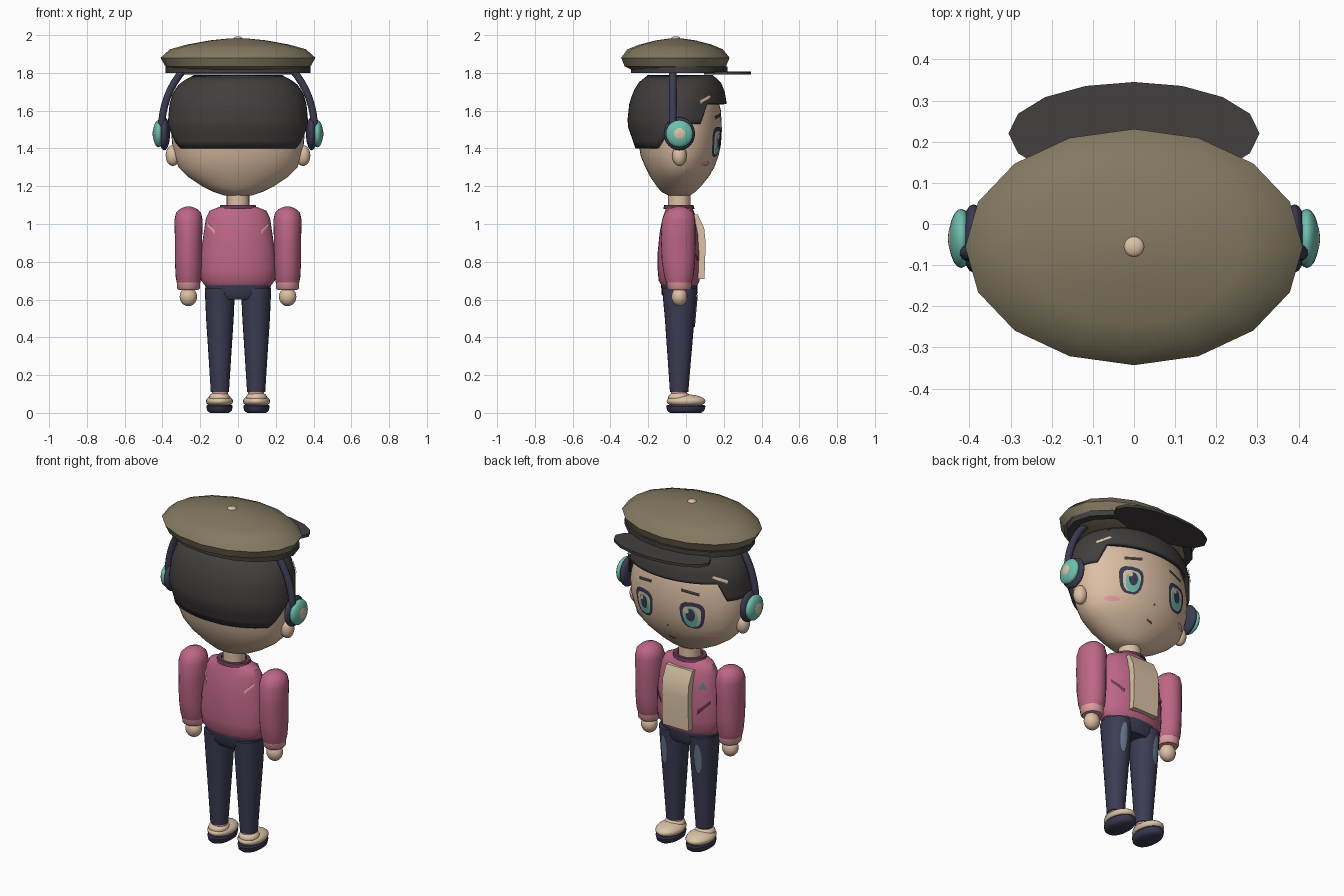
import bpy, math
from math import sin, cos, pi, sqrt

cube = bpy.data.objects.get("Cube")
if cube:
    bpy.data.objects.remove(cube, do_unlink=True)


def material(name, hexcode):
    rgb = [int(hexcode[i:i + 2], 16) / 255 for i in (0, 2, 4)]
    col = [((c + .055) / 1.055) ** 2.4 for c in rgb] + [1]
    m = bpy.data.materials.new(name)
    m.use_nodes = True
    m.diffuse_color = col
    m.node_tree.nodes["Principled BSDF"].inputs["Base Color"].default_value = col
    return m


SKIN = material("skin", "DDBFA4")
CREAM = material("cream", "DCC4A8")
OLIVE = material("olive", "837961")
DARK = material("charcoal", "433E3E")
NAVY = material("navy", "3C3C54")
TEAL = material("teal", "6FBFAE")
PINK = material("rose", "BC6685")
BLUSH = material("pale_pink", "DE9BA0")
SLATE = material("slate_blue", "68788A")
PLUM = material("plum", "6A3A52")


def finish(ob, name, mat, angle=40):
    ob.name = name
    ob.data.materials.append(mat)
    bpy.ops.object.select_all(action="DESELECT")
    ob.select_set(True)
    bpy.context.view_layer.objects.active = ob
    bpy.ops.object.shade_smooth_by_angle(angle=math.radians(angle))
    return ob


def mesh(name, verts, faces, mat, angle=40):
    me = bpy.data.meshes.new(name)
    me.from_pydata(verts, [], faces)
    ob = bpy.data.objects.new(name, me)
    bpy.context.collection.objects.link(ob)
    return finish(ob, name, mat, angle)


def section(rows, z):
    """Half width, back and front of a profile at height z."""
    z = min(max(z, rows[0][0]), rows[-1][0])
    for a, b in zip(rows, rows[1:]):
        if z <= b[0]:
            t = (z - a[0]) / (b[0] - a[0])
            return [p + (q - p) * t for p, q in zip(a[1:], b[1:])]


def ring_point(row, a, cx):
    z, rx, back, front = row
    return (cx + rx * cos(a), (back + front) / 2 + (front - back) / 2 * sin(a), z)


def skin_rings(name, rings, mat, caps=True, angle=40):
    n, count = len(rings[0]), len(rings)
    faces = [(r * n + i, r * n + (i + 1) % n, (r + 1) * n + (i + 1) % n, (r + 1) * n + i)
             for r in range(count - 1) for i in range(n)]
    if caps:
        faces += [tuple(reversed(range(n))), tuple(range((count - 1) * n, count * n))]
    return mesh(name, [p for ring in rings for p in ring], faces, mat, angle)


def loft(name, rows, mat, cx=0, n=24, caps=True, angle=40):
    rings = [[ring_point(r, 2 * pi * i / n, cx) for i in range(n)] for r in rows]
    return skin_rings(name, rings, mat, caps, angle)


def ball(name, loc, size, mat):
    bpy.ops.mesh.primitive_uv_sphere_add(segments=20, ring_count=12, location=loc)
    ob = bpy.context.object
    ob.scale = size
    return finish(ob, name, mat)


def patch(name, rows, x, z, shape, mat, lift=.005, side=1, cx=0):
    """Thin painted plate that follows the front or back of a lofted body."""
    verts, steps, n = [], 4, len(shape)
    for k in range(steps + 1):
        for u, w in shape if k else [(0, 0)]:
            px, pz = x + u * k / steps, z + w * k / steps
            rx, back, front = section(rows, pz)
            depth = sqrt(max(0, 1 - ((px - cx) / rx) ** 2))
            verts.append((px, (back + front) / 2 + side * ((front - back) / 2 * depth + lift), pz))
    faces = [(0, 1 + i, 1 + (i + 1) % n) for i in range(n)]
    for k in range(steps - 1):
        for i in range(n):
            a, b, j = 1 + k * n, 1 + (k + 1) * n, (i + 1) % n
            faces.append((a + i, b + i, b + j, a + j))
    return mesh(name, verts, faces, mat)


def oval(w, h, n=16, power=1):
    f = lambda v: math.copysign(abs(v) ** power, v)
    return [(w * f(cos(2 * pi * i / n)), h * f(sin(2 * pi * i / n))) for i in range(n)]


def bar(u, w, thick):
    """Slanted strip from (-u, -w) to (u, w)."""
    return [(-u, -w - thick), (u, w - thick), (u, w + thick), (-u, -w + thick)]


# Head and neck
head = [(1.15, .07, -.09, .02), (1.17, .13, -.13, .05), (1.2, .19, -.155, .08),
        (1.25, .265, -.19, .12), (1.3, .315, -.215, .15), (1.36, .335, -.24, .172),
        (1.42, .348, -.25, .185), (1.5, .355, -.27, .19), (1.6, .34, -.26, .185),
        (1.7, .3, -.22, .16), (1.76, .2, -.16, .1)]
loft("head", head, SKIN, n=48)
loft("neck", [(1.06, .06, -.095, .025), (1.17, .06, -.095, .025)], SKIN)

# Hair: cap whose hem drops at the nape and temples and rises over the face
hair = [(1.4, .352, -.268, .195), (1.53, .372, -.312, .205), (1.64, .362, -.3, .215),
        (1.7, .342, -.28, .205), (1.75, .305, -.25, .185), (1.79, .23, -.2, .14)]


def hem(y):
    if y > .08:
        return 1.635
    return 1.4 + .13 * min(max((y + .17) / .1, 0), 1)


rings, columns, levels = [], 48, 10
for k in range(levels + 1):
    ring = []
    for i in range(columns):
        a = 2 * pi * i / columns
        low = hem(-.05 + .255 * sin(a))
        z = low + (hair[-1][0] - low) * k / levels
        ring.append(ring_point([z] + section(hair, z), a, 0))
    rings.append(ring)
cap = skin_rings("hair", rings, DARK, caps=False)
cap.data.polygons[0].use_smooth = True
shell = cap.modifiers.new("thickness", "SOLIDIFY")
shell.thickness, shell.offset = .025, -1
loft("hair_crown", [(1.75, .29, -.24, .17), (1.788, .235, -.2, .14)], DARK)

# Cap: crown, band, visor, button
loft("hat_crown", [(1.812, .33, -.28, .17), (1.835, .385, -.325, .212), (1.88, .41, -.343, .231),
                   (1.925, .36, -.31, .195), (1.95, .27, -.245, .135), (1.972, .15, -.16, .05),
                   (1.983, .04, -.083, -.027)], OLIVE, n=16, angle=35)
loft("hat_band", [(1.8, .34, -.25, .18), (1.8, .385, -.29, .22), (1.833, .385, -.29, .22),
                  (1.833, .34, -.25, .18)], DARK, n=16, caps=False)
loft("visor", [(1.792, .305, .095, .345), (1.808, .305, .095, .345)], DARK, n=16)
ball("hat_button", (0, -.055, 1.98), (.025, .025, .014), CREAM)

# Face details
lid = [(u * (1 + w * 2), w) for u, w in oval(.066, .08, 16, .7)]
for s, side in ((1, "left"), (-1, "right")):
    patch(side + "_eye_frame", head, s * .155, 1.435, lid, NAVY, .004)
    patch(side + "_eye_white", head, s * .155, 1.43, [(u * .74, w * .78) for u, w in lid], CREAM, .006)
    patch(side + "_iris", head, s * .15, 1.425, oval(.04, .06), TEAL, .008)
    patch(side + "_pupil", head, s * .15, 1.44, oval(.025, .038), NAVY, .01)
    patch(side + "_eye_glint", head, s * .15 + .018, 1.465, oval(.012, .015), CREAM, .012)
    patch(side + "_brow", head, s * .145, 1.57, bar(.05, -s * .008, .009), DARK)
    patch(side + "_cheek", head, s * .235, 1.32, oval(.036, .014), BLUSH)
    patch(side + "_hair_clip", hair, s * .295, 1.66, bar(.03, -s * .016, .008), CREAM, .008)
patch("nose", head, 0, 1.34, oval(.006, .007, 8), PLUM)
patch("mouth", head, 0, 1.255, bar(.02, .004, .005), PLUM)

# Ears and headphones
for s, side in ((1, "left"), (-1, "right")):
    ball(side + "_ear", (s * .345, -.035, 1.362), (.038, .038, .055), SKIN)
    ball(side + "_ear_cushion", (s * .39, -.035, 1.478), (.03, .083, .088), NAVY)
    ball(side + "_ear_cup", (s * .42, -.035, 1.478), (.03, .072, .072), TEAL)
    ball(side + "_cup_badge", (s * .437, -.035, 1.478), (.015, .04, .04), CREAM)
curve = bpy.data.curves.new("headband", "CURVE")
curve.dimensions, curve.bevel_depth, curve.bevel_resolution = "3D", .02, 3
spline = curve.splines.new("POLY")
spline.points.add(32)
for i, p in enumerate(spline.points):
    p.co = (.405 * cos(pi * i / 32), -.07, 1.5 + .45 * sin(pi * i / 32), 1)
band = bpy.data.objects.new("headband", curve)
band.data.materials.append(NAVY)
bpy.context.collection.objects.link(band)

# Jacket and shirt panel
torso = [(.675, .175, -.13, .06), (.7, .195, -.145, .072), (.76, .2, -.15, .078),
         (.85, .197, -.15, .08), (.95, .182, -.14, .075), (1.03, .17, -.125, .058),
         (1.07, .15, -.11, .04), (1.09, .1, -.105, .03)]
loft("jacket", torso, PINK, n=32)
loft("collar", [(1.08, .1, -.12, .045), (1.1, .093, -.115, .04), (1.1, .07, -.1, .025),
                (1.08, .065, -.095, .02)], PLUM, caps=False)
panel = [(.71, .06, .098), (.9, .06, .104), (.98, .05, .096), (1.05, .02, .062)]
skin_rings("shirt_panel", [[(-.085, b, z), (.085, b, z), (.085, f, z), (-.085, f, z)]
                           for z, b, f in panel], CREAM)
patch("chest_badge", torso, -.135, .97, [(-.02, -.02), (.02, -.02), (0, .022)], SLATE)
for s, side in ((1, "left"), (-1, "right")):
    patch(side + "_pocket", torso, s * .145, .845, bar(.03, s * .03, .01), PLUM)
    patch(side + "_back_mark", torso, s * .142, .975, bar(.02, s * .022, .011), BLUSH, .006, -1)

# Arms, legs and shoes, mirrored
arm = [(.69, .062, -.105, .03), (.72, .068, -.115, .04), (.8, .072, -.128, .048),
       (.92, .072, -.133, .05), (1.02, .075, -.128, .05), (1.06, .066, -.112, .04),
       (1.082, .042, -.085, .015), (1.093, .012, -.05, -.02)]
leg = [(.11, .048, -.085, .012), (.3, .06, -.098, .028), (.5, .073, -.112, .045),
       (.66, .08, -.127, .06)]
for s, side in ((1, "left"), (-1, "right")):
    loft(side + "_sleeve", arm, PINK, s * .262)
    loft(side + "_cuff", [(.65, .052, -.09, .02), (.66, .06, -.1, .028), (.695, .062, -.103, .03)],
         BLUSH, s * .262)
    ball(side + "_hand", (s * .263, -.035, .615), (.046, .042, .05), SKIN)
    loft(side + "_trouser_leg", leg, NAVY, s * .096)
    patch(side + "_thigh_patch", leg, s * .11, .54, oval(.022, .09), SLATE, .006, cx=s * .096)
    loft(side + "_sock", [(.07, .042, -.08, .005), (.125, .042, -.08, .005)], BLUSH, s * .095)
    ball(side + "_shoe", (s * .098, 0, .062), (.072, .103, .036), CREAM)
    ball(side + "_shoe_heel", (s * .098, -.035, .08), (.056, .06, .034), CREAM)
    loft(side + "_sole", [(0, .05, -.085, .08), (.012, .065, -.1, .097), (.035, .07, -.105, .103),
                          (.042, .066, -.1, .098)], NAVY, s * .098)
loft("hips", [(.6, .14, -.11, .045), (.63, .168, -.13, .06), (.69, .176, -.132, .062)], NAVY)
